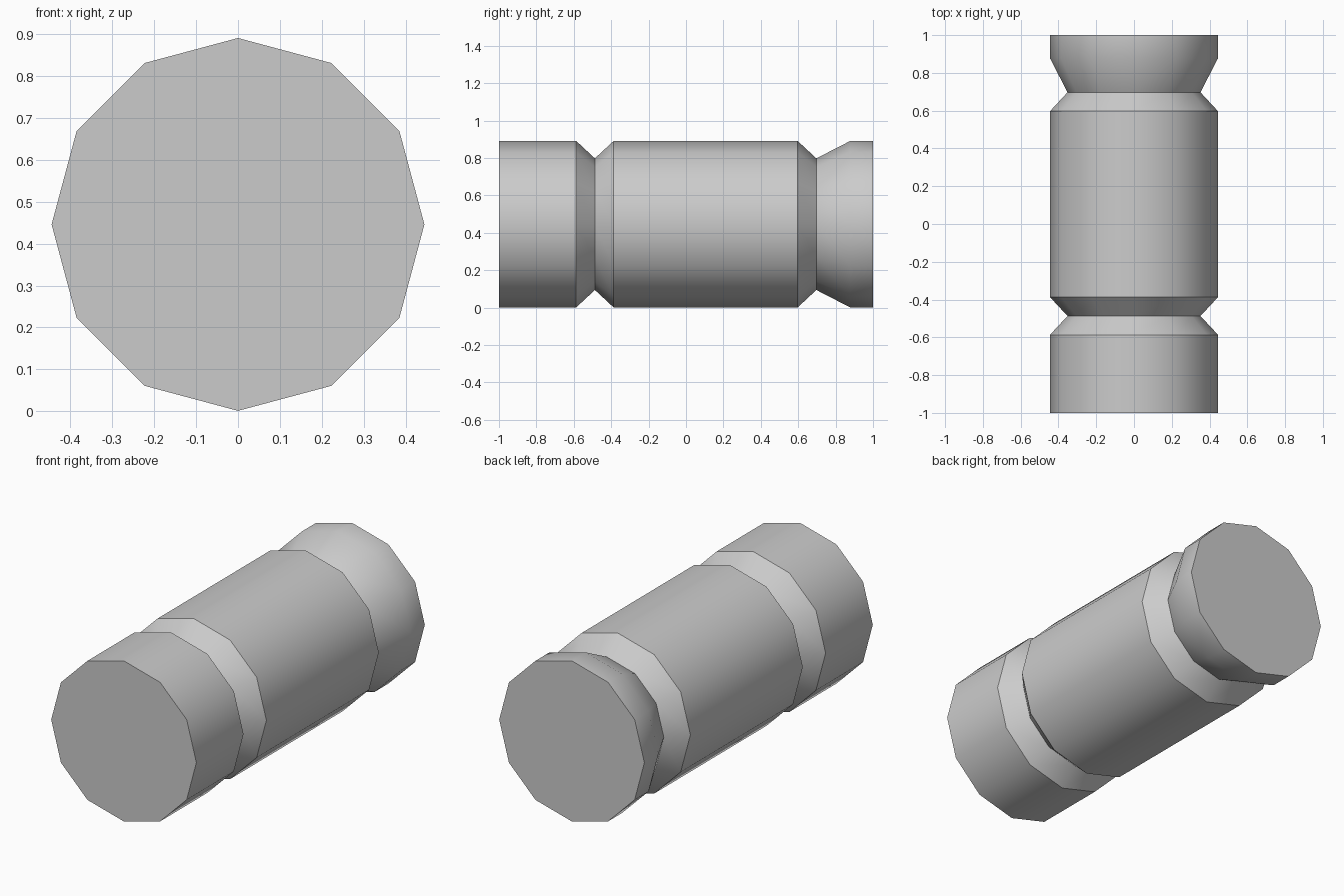
import bpy, bmesh, math

if "Cube" in bpy.data.objects:
    bpy.data.objects.remove(bpy.data.objects["Cube"])

SIDES = 12
R, GROOVE_R = 0.445, 0.352
CENTRE_Z = 0.446

# Profile along the length: (y, radius)
PROFILE = [
    (-1.0, R), (-0.587, R), (-0.487, GROOVE_R), (-0.387, R),
    (0.597, R), (0.697, GROOVE_R), (0.878, R), (1.0, R),
]


def ring(bm, y, r):
    angles = [2 * math.pi * i / SIDES for i in range(SIDES)]
    return [bm.verts.new((r * math.sin(a), y, CENTRE_Z + r * math.cos(a))) for a in angles]


# Grooved cylinder lying along y, with flat end caps
bm = bmesh.new()
rings = [ring(bm, y, r) for y, r in PROFILE]
for a, b in zip(rings, rings[1:]):
    for i in range(SIDES):
        j = (i + 1) % SIDES
        bm.faces.new((a[i], a[j], b[j], b[i]))
bm.faces.new(rings[0])
bm.faces.new(rings[-1])
bmesh.ops.recalc_face_normals(bm, faces=bm.faces)

mesh = bpy.data.meshes.new("grooved_cylinder")
bm.to_mesh(mesh)
bm.free()
body = bpy.data.objects.new("grooved_cylinder", mesh)
bpy.context.collection.objects.link(body)

# Smooth around the barrel, sharp at grooves and end caps
bpy.context.view_layer.objects.active = body
body.select_set(True)
bpy.ops.object.shade_smooth_by_angle(angle=math.radians(35))
